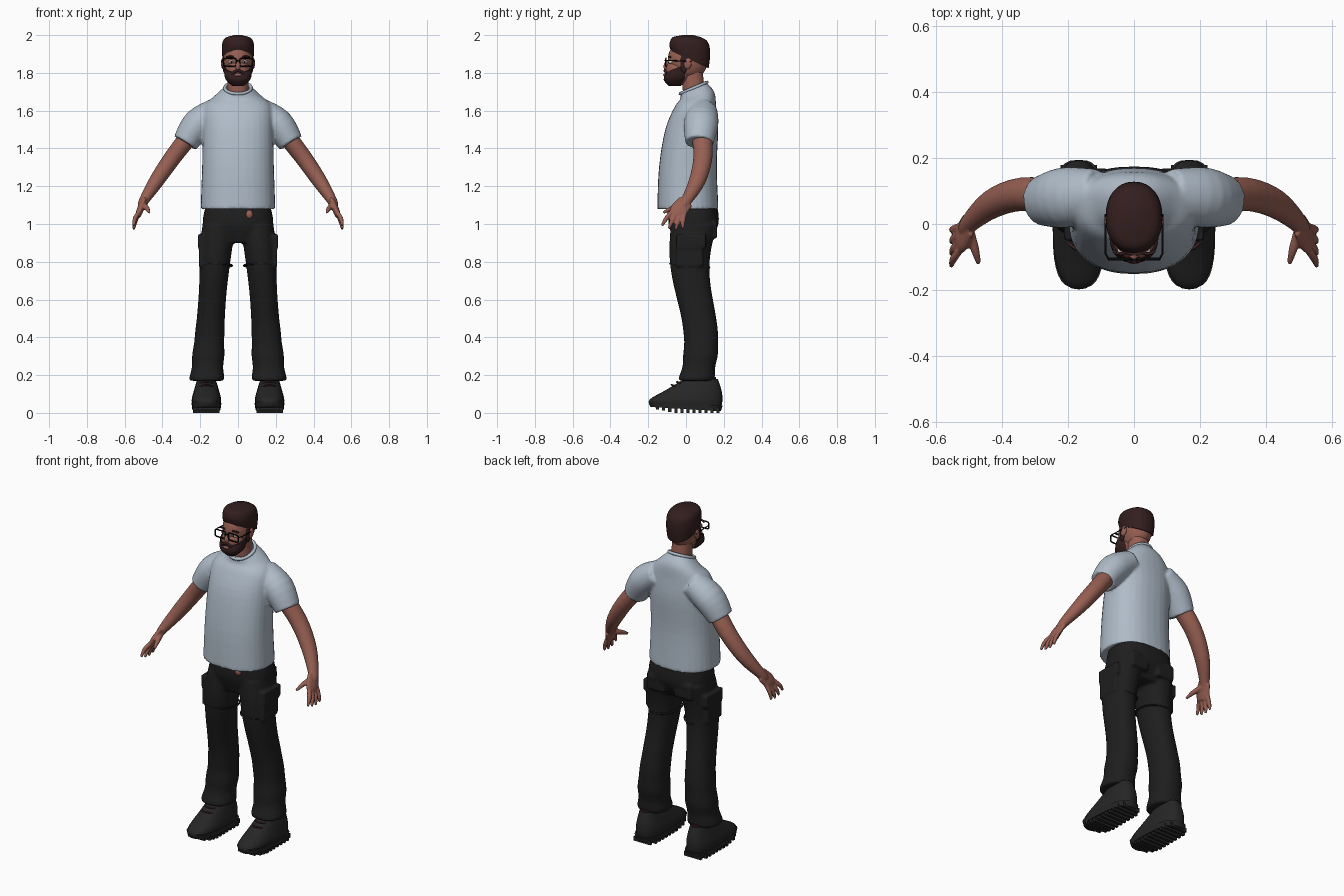
import bpy, bmesh, math
from math import sin, cos, tau
from mathutils import Vector, Matrix

cube = bpy.data.objects.get("Cube")
if cube:
    bpy.data.objects.remove(cube, do_unlink=True)


def material(name, red, green, blue):
    mat = bpy.data.materials.new(name)
    mat.use_nodes = True
    mat.diffuse_color = (red, green, blue, 1)
    shader = mat.node_tree.nodes["Principled BSDF"]
    shader.inputs["Base Color"].default_value = mat.diffuse_color
    shader.inputs["Roughness"].default_value = .8
    return mat


SHIRT = material("pale blue cotton", .43, .5, .58)
SKIN = material("warm brown skin", .31, .115, .085)
CLOTH = material("black cloth", .013, .013, .013)
LEATHER = material("charcoal leather", .019, .019, .019)
HAIR = material("dark brown hair", .033, .013, .013)
MAROON = material("maroon lining", .045, .014, .014)
PLASTIC = material("black plastic", .004, .004, .004)
WHITE = material("eye white", .6, .56, .52)
LIP = material("lip pink", .3, .1, .085)
AROUND = [tau * step / 40 for step in range(40)]


def power(value, exponent):
    return math.copysign(abs(value) ** (2 / exponent), value)


def through(rows, steps=4):
    """Smooth curve through a few key rows of numbers."""
    out, last = [], len(rows) - 1
    for i in range(last):
        keys = zip(rows[max(i - 1, 0)], rows[i], rows[i + 1], rows[min(i + 2, last)])
        keys = list(keys)
        for step in range(steps):
            t = step / steps
            out.append([q + t * (r - p + t * (2 * p - 5 * q + 4 * r - s + t * (3 * q - p - 3 * r + s))) / 2
                        for p, q, r, s in keys])
    return out + [list(rows[-1])]


def bridge_rings(bm, rings, exponent, sides=32):
    """Bridge rings given as (centre, half axis, half axis) and cap the ends."""
    loops = []
    for centre, u, v in rings:
        angles = [tau * i / sides for i in range(sides)]
        loops.append([bm.verts.new(centre + u * power(cos(a), exponent) + v * power(sin(a), exponent))
                      for a in angles])
    for low, high in zip(loops, loops[1:]):
        for i in range(sides):
            bm.faces.new((low[i], low[i - 1], high[i - 1], high[i]))
    bm.faces.new(loops[0])
    bm.faces.new(loops[-1])


def stack(bm, rows, x=0, exponent=2.2, tilt=0):
    """Upright loft through rows of (z, y, half width, half depth, optional tilt)."""
    rings = []
    for row in through(rows):
        z, y, width, depth, slope = (*row, tilt)[:5]
        rings.append((Vector((x, y, z)), Vector((width, 0, 0)), Vector((0, depth, depth * slope))))
    bridge_rings(bm, rings, exponent)


def limb(bm, rows, side, flat=1):
    """Loft along a path of (x, y, z, half thickness)."""
    rows = through(rows)
    points = [Vector((side * x, y, z)) for x, y, z, thick in rows]
    rings = []
    for i, point in enumerate(points):
        along = (points[min(i + 1, len(points) - 1)] - points[max(i - 1, 0)]).normalized()
        across = Vector((0, 1, 0))
        across = (across - along * across.dot(along)).normalized()
        thick = rows[i][-1]
        rings.append((point, along.cross(across) * thick, across * thick * flat))
    bridge_rings(bm, rings, 2)


def link(name, data, mat):
    ob = bpy.data.objects.new(name, data)
    bpy.context.collection.objects.link(ob)
    data.materials.append(mat)
    return ob


def finish(bm, name, mat, voxel=0):
    """Turn a bmesh into a smooth object, fusing overlapping pieces if a voxel size is given."""
    bmesh.ops.recalc_face_normals(bm, faces=bm.faces)
    for face in bm.faces:
        face.smooth = True
    mesh = bpy.data.meshes.new(name)
    bm.to_mesh(mesh)
    bm.free()
    mesh.set_sharp_from_angle(angle=.9)
    ob = link(name, mesh, mat)
    if voxel:
        fuse = ob.modifiers.new("Fuse", 'REMESH')
        fuse.mode, fuse.voxel_size, fuse.use_smooth_shade = 'VOXEL', voxel, True
        relax = ob.modifiers.new("Relax", 'SMOOTH')
        relax.factor, relax.iterations = .5, 4


def tower(name, mat, rows, x=0, exponent=2.2, tilt=0):
    bm = bmesh.new()
    stack(bm, rows, x, exponent, tilt)
    finish(bm, name, mat)


def ball(name, mat, centre, radii, turn=0):
    bm = bmesh.new()
    place = Matrix.Translation(centre) @ Matrix.Rotation(turn, 4, 'X') @ Matrix.Diagonal((*radii, 1))
    bmesh.ops.create_uvsphere(bm, u_segments=32, v_segments=20, radius=1, matrix=place)
    finish(bm, name, mat)


def box(bm, centre, size):
    bmesh.ops.create_cube(bm, size=1, matrix=Matrix.Translation(centre) @ Matrix.Diagonal((*size, 1)))


def wire(name, mat, points, radius, closed=False):
    curve = bpy.data.curves.new(name, 'CURVE')
    curve.dimensions, curve.bevel_depth, curve.use_fill_caps = '3D', radius, True
    curve.bevel_resolution = 2
    spline = curve.splines.new('POLY')
    spline.points.add(len(points) - 1)
    for target, point in zip(spline.points, points):
        target.co = (*point, 1)
    spline.use_cyclic_u = closed
    link(name, curve, mat)


def hoop(name, mat, centre, width, depth, tilt, radius):
    x, y, z = centre
    wire(name, mat, [(x + width * cos(a), y + depth * sin(a), z + tilt * sin(a)) for a in AROUND], radius, True)


def bow(name, mat, centre, half, back, drop, radius):
    """Short strand whose ends bend back and down."""
    x, y, z = centre
    steps = [i / 4 for i in range(-4, 5)]
    wire(name, mat, [(x + half * t, y + back * t * t, z - drop * t * t) for t in steps], radius)


# Shirt: body and both sleeves fused together
bm = bmesh.new()
stack(bm, [(1.08, .01, .198, .162, 0), (1.3, .01, .19, .153, 0), (1.5, .03, .187, .14, 0),
           (1.62, .05, .178, .11, 0), (1.68, .06, .12, .09, .2), (1.72, .04, .07, .07, .4)], exponent=2.3)
for side in (1, -1):
    limb(bm, [(.11, .09, 1.6, .07), (.21, .08, 1.53, .083), (.28, .07, 1.43, .068)], side, flat=1.1)
finish(bm, "shirt", SHIRT, voxel=.008)
hoop("shirt_collar", SHIRT, (0, .04, 1.72), .07, .07, .03, radius=.009)


# Trousers: hips, legs and pockets fused together
def leg_row(t):
    """Leg section from hip (t = 0) to cuff (t = 1), with folds gathering at the cuff."""
    fold = .006 * sin(40 * t) * t ** 6
    return (1 - .83 * t, .05 - .03 * cos(6 * t - 1.4),
            .08 + .007 * cos(tau * t) + fold, .09 + .035 * (1 - t) ** 3 + fold)


bm = bmesh.new()
stack(bm, [(1.1, .04, .17, .125), (1, .04, .187, .132), (.9, .03, .15, .09)], exponent=2.5)
for side in (1, -1):
    rings = []
    for step in range(41):
        z, y, width, depth = leg_row(step / 40)
        x = side * (.1 + .066 * (step / 40) ** .8)
        rings.append((Vector((x, y, z)), Vector((width, 0, 0)), Vector((0, depth, 0))))
    bridge_rings(bm, rings, 2.2)
    box(bm, (side * .167, .02, .86), (.08, .14, .17))
    box(bm, (side * .167, .03, .91), (.09, .15, .07))
    box(bm, (side * .09, .13, .97), (.11, .07, .09))
    hoop("knee_seam", CLOTH, (side * .117, .02, .78), .086, .104, -.01, radius=.005)
finish(bm, "trousers", CLOTH, voxel=.008)
ball("bare_waist", SKIN, (.06, -.08, 1.05), (.02, .02, .024))

for side, label in ((1, "left_"), (-1, "right_")):
    # Arm, palm, fingers and thumb
    bm = bmesh.new()
    limb(bm, [(.23, .08, 1.5, .05), (.34, .09, 1.36, .046), (.43, .06, 1.23, .04),
              (.5, 0, 1.12, .026), (.51, -.02, 1.09, .02)], side, flat=1.1)
    limb(bm, [(.5, 0, 1.12, .016), (.52, -.04, 1.07, .018), (.53, -.05, 1.04, .014)], side, flat=2.6)
    for finger in range(4):
        y = .022 * finger - .08
        tip = .037 * finger - .128
        low = .97 + .005 * (finger - 2) ** 2
        limb(bm, [(.52, y + .01, 1.07, .011), (.545, (y + tip) / 2, low + .04, .012), (.553, tip, low, .007)], side)
    limb(bm, [(.5, -.02, 1.1, .017), (.48, -.08, 1.08, .013), (.47, -.12, 1.06, .007)], side)
    finish(bm, label + "arm", SKIN, voxel=.005)

    # Shoe with lining, laces and ankle
    x = side * .167
    tower(label + "shoe", LEATHER, [(.03, 0, .073, .187), (.07, 0, .078, .193),
                                    (.12, .04, .066, .148), (.18, .08, .048, .088)], x, 2.5)
    tower(label + "shoe_lining", MAROON, [(.13, .06, .043, .1), (.19, .08, .04, .08)], x)
    for lace in range(3):
        bow(label + "lace", MAROON, (x, -.02 - .028 * lace, .18 - .016 * lace), .038, .03, .01, radius=.005)
    ball(label + "ankle", SKIN, (x, .08, .2), (.036, .055, .06))
    # Sole with tread lugs, rising at the toe
    tower(label + "sole", LEATHER, [(.02, 0, .075, .185), (.05, 0, .079, .194)], x, 3, tilt=-.06)
    bm = bmesh.new()
    for lug in range(11):
        y = .032 * lug - .15
        box(bm, (x, y, .013 + max(0, -y - .06) / 5), (.11 if lug in (0, 10) else .14, .016, .026))
    finish(bm, label + "tread", LEATHER)

    # Ear, eye, brow and sideburn
    ball(label + "ear", SKIN, (side * .08, .01, 1.85), (.01, .02, .03), -.2)
    ball(label + "eye", WHITE, (side * .035, -.08, 1.858), (.015, .014, .01))
    ball(label + "iris", PLASTIC, (side * .035, -.09, 1.858), (.006, .006, .006))
    bow(label + "brow", HAIR, (side * .04, -.09, 1.887), .022, .008, .005, radius=.005)
    ball(label + "sideburn", HAIR, (side * .074, -.01, 1.85), (.008, .02, .05))
    # Spectacle rim and temple
    wire(label + "rim", PLASTIC, [(side * .043 + .034 * power(cos(a), 5), -.106, 1.856 + .021 * power(sin(a), 5))
                                  for a in AROUND], .004, True)
    wire(label + "temple", PLASTIC, [(side * .077, -.106, 1.866), (side * .086, -.09, 1.866),
                                     (side * .086, .03, 1.86)], .003)
bow("spectacle_bridge", PLASTIC, (0, -.11, 1.865), .012, .003, .003, radius=.004)

# Neck and head
tower("neck", SKIN, [(1.64, .05, .062, .062), (1.72, .04, .055, .058), (1.84, .03, .055, .055)])
ball("skull", SKIN, (0, .01, 1.87), (.08, .106, .11))
ball("jaw", SKIN, (0, -.035, 1.81), (.068, .073, .075))
ball("nose", SKIN, (0, -.1, 1.838), (.014, .018, .027), -.25)

# Hair, beard and mouth
tower("hair", HAIR, [(1.87, .02, .081, .1, -.45), (1.93, .02, .086, .108, -.2),
                     (1.98, .02, .073, .09, -.1), (2, .01, .02, .03, 0)])
tower("beard", HAIR, [(1.73, -.06, .03, .03, 0), (1.77, -.05, .068, .068, .1), (1.83, -.04, .074, .066, .4)])
bow("moustache", HAIR, (0, -.112, 1.812), .034, .012, .018, radius=.007)
ball("lips", LIP, (0, -.113, 1.789), (.019, .008, .008))
